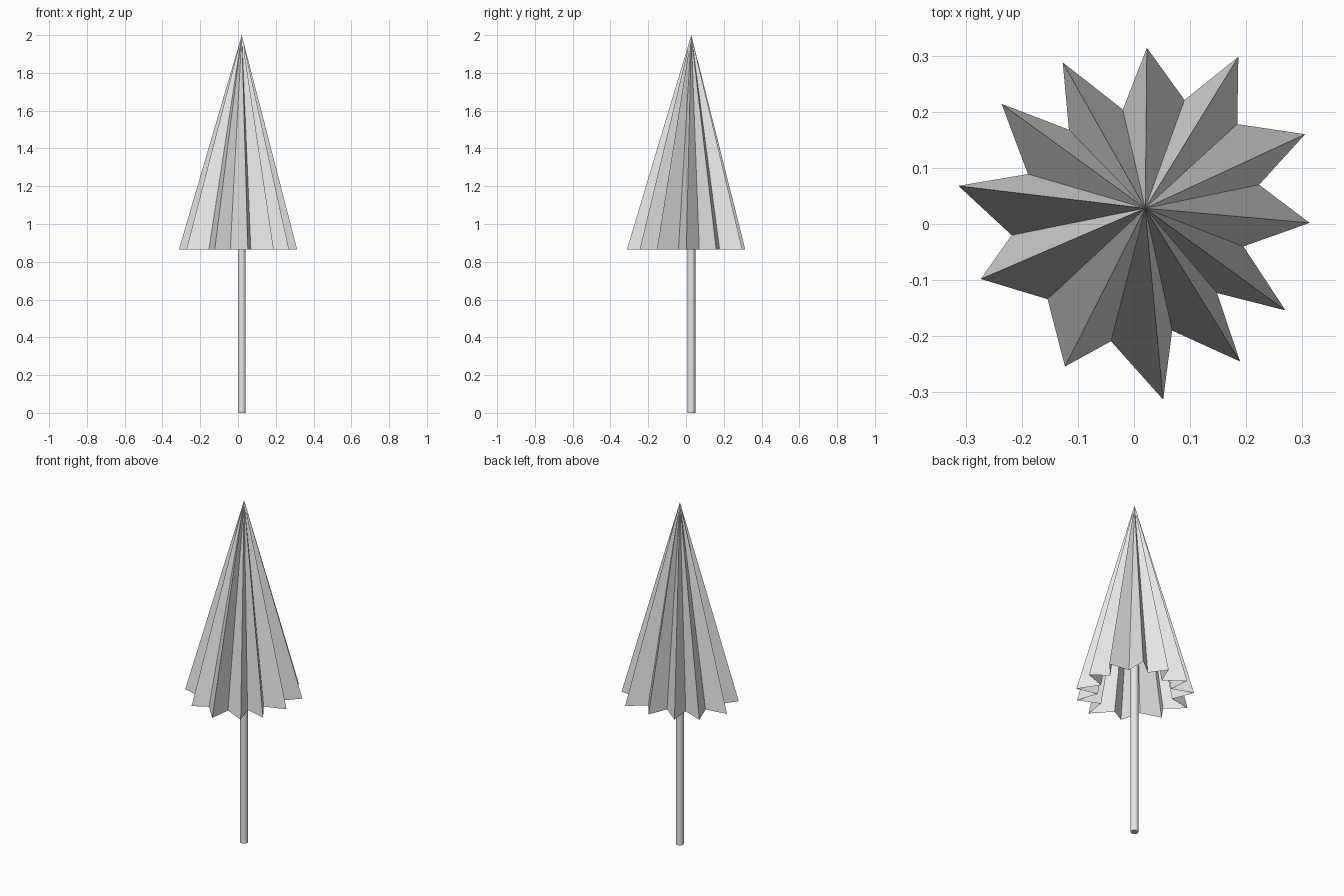
import bpy
import bmesh
from mathutils import Matrix, Vector

cube = bpy.data.objects.get("Cube")
if cube:
    bpy.data.objects.remove(cube, do_unlink=True)

CENTRE = Vector((0.02, 0.028, 0))
HEM_Z = 0.865
TOP_Z = 2.0
POLE_RADIUS = 0.021
POLE_TOP = 1.84


def make_material(name, colour):
    material = bpy.data.materials.new(name)
    material.use_nodes = True
    material.diffuse_color = colour
    material.node_tree.nodes["Principled BSDF"].inputs["Base Color"].default_value = colour
    return material


def make_object(name, bm, material):
    mesh = bpy.data.meshes.new(name)
    bm.to_mesh(mesh)
    bm.free()
    mesh.materials.append(material)
    obj = bpy.data.objects.new(name, mesh)
    bpy.context.collection.objects.link(obj)
    return obj


grey = make_material("light grey", (0.8, 0.8, 0.8, 1))

# Hem outline of the folded canopy: uneven pleat ridges and the valleys after them
ridges = [(0.023, 0.314), (0.186, 0.298), (0.305, 0.16), (0.313, 0.002),
          (0.27, -0.154), (0.189, -0.245), (0.052, -0.313), (-0.123, -0.254),
          (-0.273, -0.098), (-0.313, 0.068), (-0.236, 0.214), (-0.127, 0.288)]
valleys = [(0.09, 0.221), (0.184, 0.178), (0.223, 0.07), (0.195, -0.04),
           (0.148, -0.123), (0.068, -0.19), (-0.041, -0.209), (-0.154, -0.134),
           (-0.218, -0.02), (-0.189, 0.089), (-0.116, 0.168), (-0.02, 0.204)]

# Canopy: an open, pleated cone of flat triangles
bm = bmesh.new()
apex = bm.verts.new(CENTRE + Vector((0, 0, TOP_Z)))
hem = [bm.verts.new((x, y, HEM_Z)) for pair in zip(ridges, valleys) for x, y in pair]
for i, vert in enumerate(hem):
    bm.faces.new((apex, vert, hem[i - 1]))
bm.normal_update()
for face in bm.faces:
    if face.normal.z < 0:
        face.normal_flip()
make_object("canopy", bm, grey)

# Pole: a slim round rod running up inside the canopy
bm = bmesh.new()
bmesh.ops.create_cone(bm, cap_ends=True, segments=24, radius1=POLE_RADIUS,
                      radius2=POLE_RADIUS, depth=POLE_TOP,
                      matrix=Matrix.Translation(CENTRE + Vector((0, 0, POLE_TOP / 2))))
pole = make_object("pole", bm, grey)
bpy.ops.object.select_all(action="DESELECT")
pole.select_set(True)
bpy.context.view_layer.objects.active = pole
bpy.ops.object.shade_smooth_by_angle()
